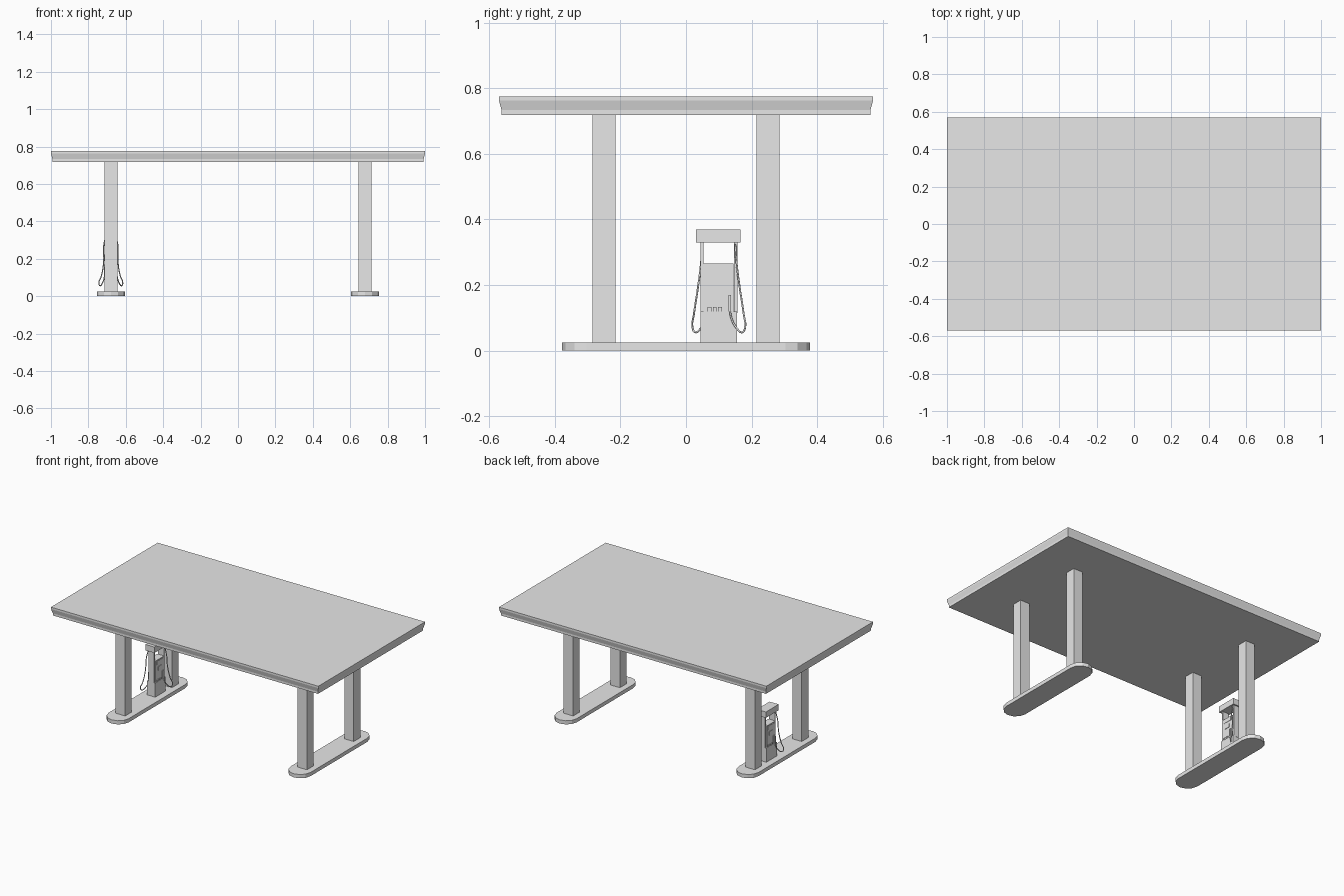
import bpy, bmesh, math
from mathutils import Matrix, Vector

if "Cube" in bpy.data.objects:
    bpy.data.objects.remove(bpy.data.objects["Cube"])

grey = bpy.data.materials.new("light_grey")
grey.diffuse_color = (0.8, 0.8, 0.8, 1)
grey.use_nodes = True
grey.node_tree.nodes["Principled BSDF"].inputs["Base Color"].default_value = grey.diffuse_color

PUMP = Vector((-0.68, 0.1, 0))  # pump centre on the left island


def add_mesh(name, bm):
    bmesh.ops.recalc_face_normals(bm, faces=bm.faces)
    me = bpy.data.meshes.new(name)
    bm.to_mesh(me)
    bm.free()
    me.materials.append(grey)
    ob = bpy.data.objects.new(name, me)
    bpy.context.collection.objects.link(ob)
    return ob


def loft(name, rings):
    """Skin a stack of matching point loops and cap both ends."""
    bm = bmesh.new()
    loops = [[bm.verts.new(p) for p in r] for r in rings]
    n = len(loops[0])
    for a, b in zip(loops, loops[1:]):
        for i in range(n):
            j = (i + 1) % n
            bm.faces.new((a[i], a[j], b[j], b[i]))
    bm.faces.new(loops[0])
    bm.faces.new(loops[-1])
    return add_mesh(name, bm)


def rect(cx, cy, hx, hy, z):
    return [(cx - hx, cy - hy, z), (cx + hx, cy - hy, z),
            (cx + hx, cy + hy, z), (cx - hx, cy + hy, z)]


def box(name, x, y, z):
    c, h = ((x[0] + x[1]) / 2, (y[0] + y[1]) / 2), ((x[1] - x[0]) / 2, (y[1] - y[0]) / 2)
    return loft(name, [rect(*c, *h, z[0]), rect(*c, *h, z[1])])


# Canopy slab with an undercut fascia
loft("canopy", [rect(0, 0, 1 - d, 0.57 - d, z) for d, z in
                ((0.008, 0.718), (0.008, 0.733), (0.0, 0.762), (0.0, 0.775))])

# Islands with rounded ends, and two columns on each
for side, sx in (("left", -0.68), ("right", 0.68)):
    outline = []
    for end in (1, -1):
        for k in range(7):
            a = math.pi * k / 6
            outline.append((sx + end * 0.075 * math.cos(a),
                            end * (0.303 + 0.075 * math.sin(a))))
    loft(side + "_island", [[(x, y, z) for x, y in outline] for z in (0, 0.025)])
    for place, y in (("front", -0.25), ("back", 0.25)):
        box(f"{side}_{place}_column", (sx - 0.035, sx + 0.035),
            (y - 0.035, y + 0.035), (0.02, 0.72))


def pump_box(name, x, y, z):
    return box(name, (PUMP.x + x[0], PUMP.x + x[1]), (PUMP.y + y[0], PUMP.y + y[1]), z)


# Pump cabinet, header and the two uprights between them
pump_box("pump_base", (-0.03, 0.03), (-0.056, 0.056), (0.022, 0.12))
pump_box("pump_cabinet", (-0.026, 0.026), (-0.046, 0.044), (0.12, 0.265))
pump_box("pump_header", (-0.034, 0.034), (-0.07, 0.066), (0.33, 0.37))
for name, y in (("front", -0.051), ("back", 0.052)):
    pump_box(name + "_upright", (-0.022, 0.022), (y - 0.005, y + 0.005), (0.115, 0.335))


def hose(name, turn):
    cu = bpy.data.curves.new(name, 'CURVE')
    cu.dimensions = '3D'
    cu.bevel_depth = 0.003
    cu.bevel_resolution = 1
    cu.resolution_u = 6
    cu.use_fill_caps = True
    pts = [(0.026, 0.05, 0.325), (0.038, 0.054, 0.27), (0.038, 0.064, 0.19),
           (0.05, 0.076, 0.11), (0.064, 0.08, 0.07), (0.058, 0.072, 0.056),
           (0.046, 0.055, 0.068), (0.035, 0.038, 0.1), (0.033, 0.034, 0.125)]
    sp = cu.splines.new('BEZIER')
    sp.bezier_points.add(len(pts) - 1)
    for bp, p in zip(sp.bezier_points, pts):
        bp.co = PUMP + turn @ Vector(p)
        bp.handle_left_type = bp.handle_right_type = 'AUTO'
    cu.materials.append(grey)
    ob = bpy.data.objects.new(name, cu)
    bpy.context.collection.objects.link(ob)


# Details on both faces, the second turned half way round
for side, ang in (("right", 0), ("left", math.pi)):
    turn = Matrix.Rotation(ang, 3, 'Z')
    details = [
        ("display", (0.024, 0.029), (-0.02, 0.018), (0.192, 0.218)),
        ("upper_trim", (0.024, 0.028), (-0.036, 0.034), (0.235, 0.258)),
        ("nozzle_holder", (0.024, 0.03), (0.022, 0.043), (0.11, 0.175)),
        ("nozzle", (0.028, 0.036), (0.029, 0.037), (0.12, 0.17)),
    ]
    details += [(f"button_{i}", (0.024, 0.032), (y, y + 0.011), (0.119, 0.133))
                for i, y in enumerate((-0.034, -0.018, -0.002))]
    for name, x, y, z in details:
        ob = pump_box(f"{side}_{name}", x, y, z)
        for v in ob.data.vertices:
            v.co = PUMP + turn @ (v.co - PUMP)
    hose(side + "_hose", turn)
